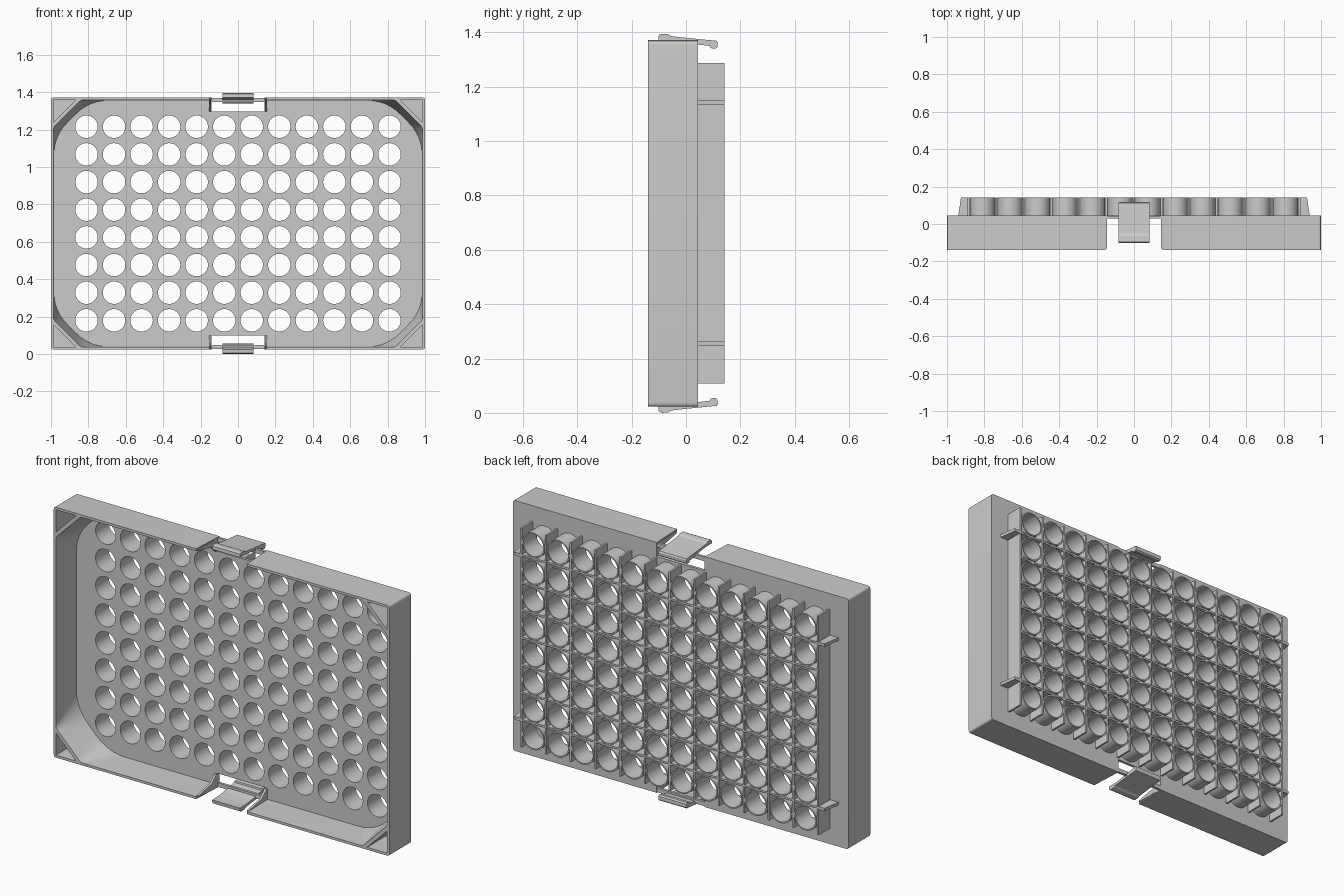
import bpy, bmesh, math
from mathutils import Vector

if "Cube" in bpy.data.objects:
    bpy.data.objects.remove(bpy.data.objects["Cube"])

CZ = 0.6975                                   # mid height of the tray
COLS = [-0.81 + i * 1.62 / 11 for i in range(12)]
ROWS = [0.18 + i * 1.035 / 7 for i in range(8)]
FRONT, FLOOR, BACK, TIP = -0.14, 0.03, 0.045, 0.142


def place(axis, p, t):
    """Profile point plus distance along the axis."""
    return {'x': (t, p[0], p[1]), 'y': (p[0], t, p[1]), 'z': (p[0], p[1], t)}[axis]


def add_prism(bm, axis, pts, a, b, pts2=None):
    lo = [bm.verts.new(place(axis, p, a)) for p in pts]
    hi = [bm.verts.new(place(axis, p, b)) for p in (pts2 or pts)]
    faces = [bm.faces.new(lo), bm.faces.new(hi[::-1])]
    n = len(lo)
    for i in range(n):
        j = (i + 1) % n
        faces.append(bm.faces.new((lo[j], lo[i], hi[i], hi[j])))
    bmesh.ops.recalc_face_normals(bm, faces=faces)


def rect(x0, x1, z0, z1):
    return [(x0, z0), (x1, z0), (x1, z1), (x0, z1)]


def circle(cx, cz, r, n=40):
    return [(cx + r * math.cos(2 * math.pi * i / n), cz + r * math.sin(2 * math.pi * i / n)) for i in range(n)]


def rounded(pts, r, n=6):
    """Round every corner of a polygon with a quadratic curve."""
    out = []
    for i, p in enumerate(pts):
        p = Vector(p)
        d0 = (Vector(pts[i - 1]) - p).normalized() * r
        d1 = (Vector(pts[(i + 1) % len(pts)]) - p).normalized() * r
        for k in range(n + 1):
            t = k / n
            out.append(tuple(p + d0 * (1 - t) ** 2 + d1 * t ** 2))
    return out


def octagon(hx, hz, c):
    q = [(hx, hz - c), (hx - c, hz), (-hx + c, hz), (-hx, hz - c),
         (-hx, -hz + c), (-hx + c, -hz), (hx - c, -hz), (hx, -hz + c)]
    return [(x, z + CZ) for x, z in q]


def to_object(name, bm):
    me = bpy.data.meshes.new(name)
    bm.to_mesh(me)
    bm.free()
    ob = bpy.data.objects.new(name, me)
    bpy.context.collection.objects.link(ob)
    return ob


def activate(ob):
    bpy.ops.object.select_all(action='DESELECT')
    ob.select_set(True)
    bpy.context.view_layer.objects.active = ob


def cut(ob, bm):
    cutter = to_object("cutter", bm)
    cutter.hide_render = True
    mod = ob.modifiers.new("cut", 'BOOLEAN')
    mod.operation, mod.solver, mod.object = 'DIFFERENCE', 'EXACT', cutter
    activate(ob)
    bpy.ops.object.modifier_apply(modifier=mod.name)
    bpy.data.objects.remove(cutter)


def smooth(ob):
    activate(ob)
    bpy.ops.object.shade_smooth_by_angle(angle=math.radians(25))


def flip(pts, s):
    """Mirror (y, z) or (x, z) points about the mid height when s is -1."""
    return [(a, CZ + s * (z - CZ)) for a, z in pts]


# tray: outer block
bm = bmesh.new()
add_prism(bm, 'y', rounded(rect(-1, 1, CZ - 0.674, CZ + 0.674), 0.015, 4), FRONT, BACK)
tray = to_object("tray", bm)

# open front cavity with slanted corner walls
bm = bmesh.new()
add_prism(bm, 'y', rounded(octagon(0.987, 0.661, 0.145), 0.01),
          FRONT - 0.01, FLOOR, rounded(octagon(0.984, 0.658, 0.19), 0.1))
cut(tray, bm)

# triangular pockets behind the corner walls
bm = bmesh.new()
for sx in (-1, 1):
    for s in (-1, 1):
        tri = [(sx * 0.987, CZ + 0.661), (sx * 0.867, CZ + 0.661), (sx * 0.987, CZ + 0.541)]
        add_prism(bm, 'y', flip(tri, s), FRONT - 0.01, 0.02)
cut(tray, bm)

# wall notches and floor windows around the clips
bm = bmesh.new()
notch = [(-0.152, FRONT - 0.01), (0.152, FRONT - 0.01), (0.143, FLOOR), (0.143, 0.06), (-0.143, 0.06), (-0.143, FLOOR)]
for s in (-1, 1):
    add_prism(bm, 'z', notch, CZ + s * 0.598, CZ + s * 0.75)
cut(tray, bm)

# well holes through the floor
bm = bmesh.new()
for x in COLS:
    for z in ROWS:
        add_prism(bm, 'y', circle(x, z, 0.06), 0.0, 0.08)
cut(tray, bm)
smooth(tray)

# well tubes on the back
bm = bmesh.new()
for x in COLS:
    for z in ROWS:
        rings = [[bm.verts.new((px, y, pz)) for px, pz in circle(x, z, r)]
                 for r, y in ((0.06, BACK), (0.06, TIP), (0.067, TIP), (0.067, BACK))]
        for a, b in zip(rings, rings[1:]):
            for i in range(len(a)):
                j = (i + 1) % len(a)
                bm.faces.new((a[i], a[j], b[j], b[i]))
bmesh.ops.recalc_face_normals(bm, faces=bm.faces)
smooth(to_object("well_tubes", bm))

# rib grid between the wells, with side walls
bm = bmesh.new()
xs = [(a + b) / 2 for a, b in zip(COLS, COLS[1:])] + [-0.884, 0.884]
zs = [(a + b) / 2 for a, b in zip(ROWS, ROWS[1:])]
for x in xs:
    add_prism(bm, 'y', rect(x - 0.005, x + 0.005, CZ - 0.59, CZ + 0.59), 0.04, TIP - 0.001)
for z in zs:
    add_prism(bm, 'y', rect(-0.884, 0.884, z - 0.005, z + 0.005), 0.04, TIP - 0.002)
to_object("rib_grid", bm)

# tapered side tabs
bm = bmesh.new()
for sx in (-1, 1):
    for s in (-1, 1):
        z = CZ + s * 0.443
        tab = [(sx * 0.88, 0.04), (sx * 0.94, 0.04), (sx * 0.925, TIP), (sx * 0.88, TIP)]
        add_prism(bm, 'z', tab, z - 0.008, z + 0.008)
to_object("side_tabs", bm)

# clips, hinge bars and notch gussets, top and bottom
clip = [(-0.102, 1.372), (-0.1, 1.390), (-0.09, 1.395), (-0.065, 1.393), (-0.052, 1.386), (0.0, 1.380),
        (0.113, 1.369), (0.117, 1.362), (0.116, 1.346), (0.108, 1.340), (0.09, 1.342), (0.088, 1.350),
        (0.04, 1.356), (0.0, 1.365), (-0.05, 1.371)]
gusset = [(0.04, 1.297), (0.04, 1.365), (-0.13, 1.365), (-0.13, 1.356), (-0.02, 1.335), (0.02, 1.297)]
for s, side in ((1, "top"), (-1, "bottom")):
    bm = bmesh.new()
    add_prism(bm, 'x', flip(clip, s), -0.083, 0.083)
    to_object(side + "_clip", bm)
    bm = bmesh.new()
    add_prism(bm, 'y', flip(rect(-0.15, 0.15, 1.346, 1.368), s), 0.03, 0.044)
    to_object(side + "_hinge_bar", bm)
    bm = bmesh.new()
    for x in (-0.15, 0.15):
        add_prism(bm, 'x', flip(gusset, s), x - 0.006, x + 0.006)
    to_object(side + "_notch_gussets", bm)
